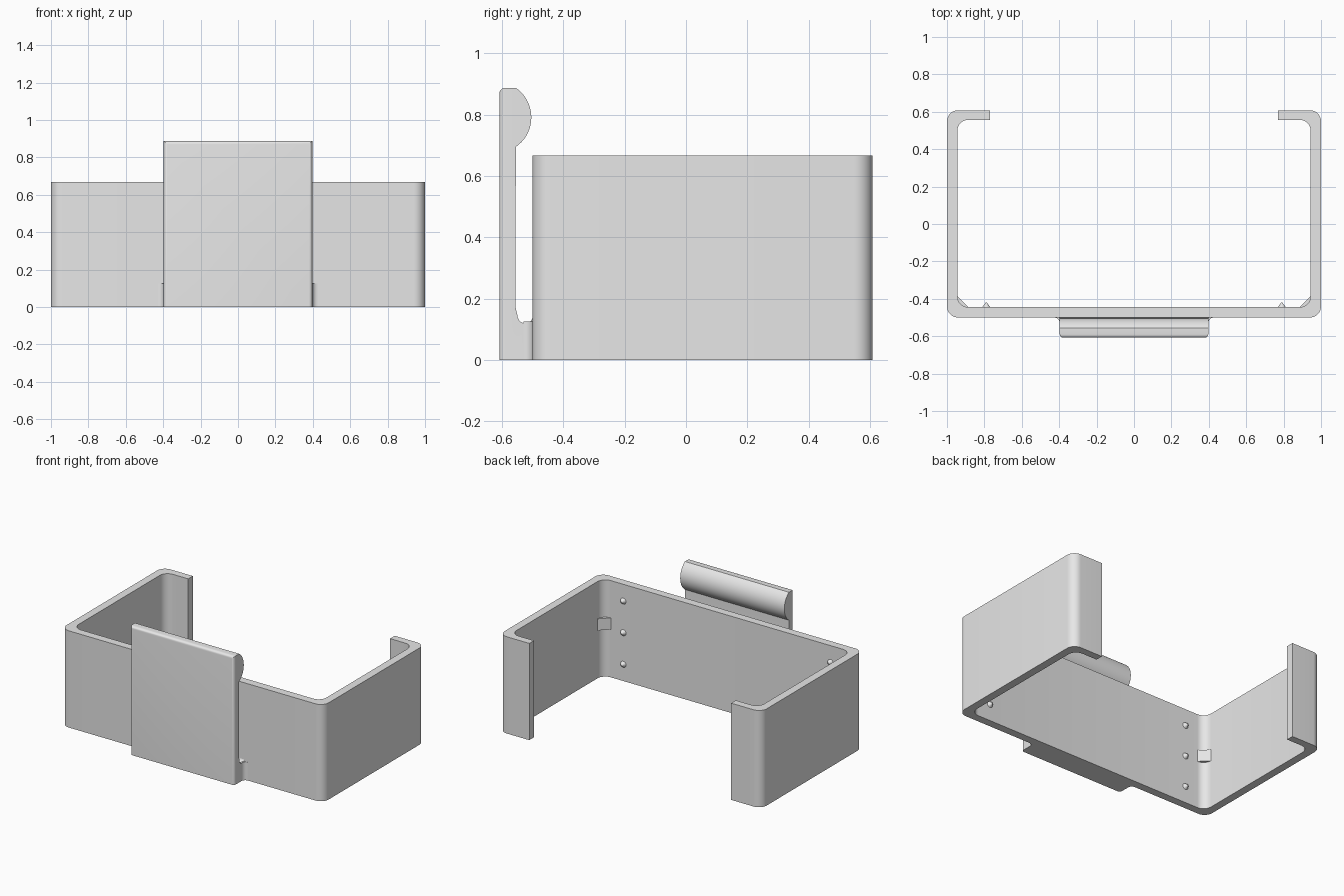
import bpy, bmesh, math
from mathutils import Matrix, Vector

cube = bpy.data.objects.get("Cube")
if cube:
    bpy.data.objects.remove(cube, do_unlink=True)

grey = bpy.data.materials.new("light_grey")
grey.use_nodes = True
grey.diffuse_color = (0.8, 0.8, 0.8, 1)
grey.node_tree.nodes["Principled BSDF"].inputs["Base Color"].default_value = (0.8, 0.8, 0.8, 1)

HEIGHT = 0.667                      # wall height
FRONT, INNER_FRONT = -0.5, -0.445   # front wall faces
BACK, INNER_BACK = 0.608, 0.557     # rear lip faces
SIDE, INNER_SIDE = 1.0, 0.945       # side wall faces
R = 0.06                            # corner radius


def arc(cx, cy, r, start, end, n=10):
    """Points on an arc, angles in degrees."""
    angles = [math.radians(start + (end - start) * i / n) for i in range(n + 1)]
    return [(cx + r * math.cos(a), cy + r * math.sin(a)) for a in angles]


def finish(bm, name):
    bmesh.ops.recalc_face_normals(bm, faces=bm.faces)
    mesh = bpy.data.meshes.new(name)
    bm.to_mesh(mesh)
    bm.free()
    obj = bpy.data.objects.new(name, mesh)
    bpy.context.collection.objects.link(obj)
    mesh.materials.append(grey)
    bpy.ops.object.select_all(action='DESELECT')
    obj.select_set(True)
    bpy.context.view_layer.objects.active = obj
    bpy.ops.object.shade_smooth_by_angle(angle=math.radians(30))
    return obj


def prism(points, direction):
    """Extrude a closed 3D outline along a direction."""
    bm = bmesh.new()
    face = bm.faces.new([bm.verts.new(p) for p in points])
    result = bmesh.ops.extrude_face_region(bm, geom=[face], use_keep_orig=True)
    moved = [v for v in result["geom"] if isinstance(v, bmesh.types.BMVert)]
    bmesh.ops.translate(bm, verts=moved, vec=direction)
    return bm


# Wrap-around bracket: front wall, two sides and two rear lips
half_out = arc(SIDE - R, FRONT + R, R, -90, 0) + arc(SIDE - R, BACK - R, R, 0, 90)
half_in = arc(INNER_SIDE - R, INNER_BACK - R, R, 90, 0) + arc(INNER_SIDE - R, INNER_FRONT + R, R, 0, -90)
right_half = half_out + [(0.77, BACK), (0.77, INNER_BACK)] + half_in
outline = right_half + [(-x, y) for x, y in reversed(right_half)]
finish(prism([(x, y, 0) for x, y in outline], (0, 0, HEIGHT)), "bracket_wall")

# Clip with rounded grip and U-shaped slot at its foot
CLIP_FRONT, CLIP_BACK, HALF, TOP = -0.608, -0.555, 0.397, 0.887
slot = arc(-0.524, 0.145, 0.025, 0, -180, 12)
grip = arc(-0.621, 0.791, 0.117, -55.5, 55.5, 18)
profile = ([(CLIP_FRONT, 0), (FRONT + 0.004, 0), (FRONT + 0.004, 0.145)] + slot
           + [(CLIP_BACK, 0.17)] + grip + [(CLIP_FRONT, TOP)])
bm = prism([(-HALF, y, z) for y, z in profile], (2 * HALF, 0, 0))
front_edges = [e for e in bm.edges
               if all(abs(v.co.y - CLIP_FRONT) < 1e-4 for v in e.verts)
               and sum(v.co.z for v in e.verts) > 0.1]
bmesh.ops.bevel(bm, geom=front_edges, offset=0.018, segments=5, profile=0.5, affect='EDGES')
finish(bm, "clip")

for side, label in ((1, "left"), (-1, "right")):
    # Concave fillet joining the clip foot to the wall
    curve = arc(HALF + 0.03, FRONT - 0.03, 0.03, 90, 180, 8)
    foot = curve + [(HALF - 0.01, FRONT - 0.03), (HALF - 0.01, FRONT + 0.004), (HALF + 0.03, FRONT + 0.004)]
    finish(prism([(side * x, y, 0) for x, y in foot], (0, 0, 0.125)), label + "_foot_fillet")

    # Small flat gusset across the inner front corner
    corner = [(INNER_SIDE, INNER_FRONT + R), (INNER_SIDE - R, INNER_FRONT),
              (INNER_SIDE + 0.01, INNER_FRONT - 0.01)]
    finish(prism([(side * x, y, 0.33) for x, y in corner], (0, 0, 0.08)), label + "_corner_gusset")

    # Three pointed locating pips on the inside of the front wall
    for i in range(3):
        bm = bmesh.new()
        bmesh.ops.create_cone(bm, cap_ends=True, segments=16, radius1=0.022, radius2=0.004, depth=0.025)
        spot = Vector((side * 0.79, INNER_FRONT + 0.0115, 0.115 + 0.218 * i))
        bm.transform(Matrix.Translation(spot) @ Matrix.Rotation(math.radians(-90), 4, 'X'))
        finish(bm, f"{label}_pip_{i + 1}")
